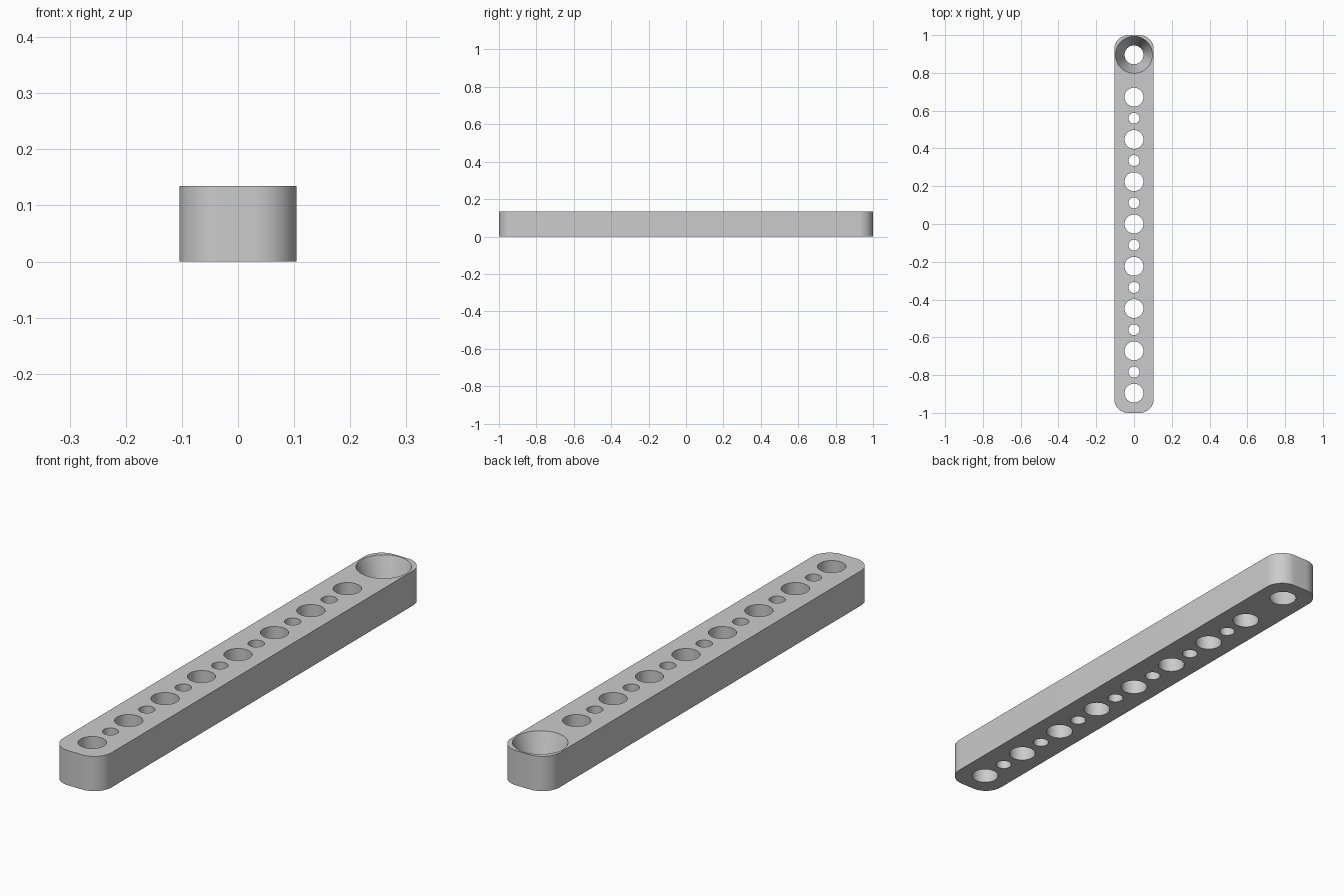
import bpy, bmesh
from math import sin, cos, pi
from mathutils import Matrix

if "Cube" in bpy.data.objects:
    bpy.data.objects.remove(bpy.data.objects["Cube"], do_unlink=True)

HALF_W, HALF_L, HEIGHT, CORNER = 0.1045, 1.0, 0.135, 0.0746
PITCH = 0.2239
BIG_R, SMALL_R, SINK_R = 0.05, 0.029, 0.098
MARGIN = 0.02

grey = bpy.data.materials.new("plain_grey")
grey.use_nodes = True
colour = (0.6, 0.6, 0.6, 1)
grey.diffuse_color = colour
grey.node_tree.nodes["Principled BSDF"].inputs["Base Color"].default_value = colour


def make_object(name, bm):
    mesh = bpy.data.meshes.new(name)
    bmesh.ops.recalc_face_normals(bm, faces=bm.faces)
    bm.to_mesh(mesh)
    bm.free()
    mesh.materials.append(grey)
    obj = bpy.data.objects.new(name, mesh)
    bpy.context.collection.objects.link(obj)
    return obj


# Bar: rounded rectangle outline pulled upward
bm = bmesh.new()
outline = []
steps = 16
for quarter, (sx, sy) in enumerate([(1, 1), (-1, 1), (-1, -1), (1, -1)]):
    for i in range(steps + 1):
        a = (quarter + i / steps) * pi / 2
        outline.append(bm.verts.new((sx * (HALF_W - CORNER) + CORNER * cos(a),
                                     sy * (HALF_L - CORNER) + CORNER * sin(a), 0)))
base = bm.faces.new(outline)
top = bmesh.ops.extrude_face_region(bm, geom=[base])["geom"]
bmesh.ops.translate(bm, vec=(0, 0, HEIGHT),
                    verts=[v for v in top if isinstance(v, bmesh.types.BMVert)])
bar = make_object("perforated_bar", bm)

# Hole cutters, each a cone or cylinder reaching past both faces
bm = bmesh.new()


def add_hole(y, bottom_r, top_r):
    extra = (top_r - bottom_r) * MARGIN / HEIGHT
    bmesh.ops.create_cone(bm, cap_ends=True, segments=64,
                          radius1=bottom_r - extra, radius2=top_r + extra,
                          depth=HEIGHT + 2 * MARGIN,
                          matrix=Matrix.Translation((0, y, HEIGHT / 2)))


for i in range(-4, 4):
    add_hole(i * PITCH, BIG_R, BIG_R)
    if i < 3:
        add_hole((i + 0.5) * PITCH, SMALL_R, SMALL_R)
add_hole(4 * PITCH, BIG_R, SINK_R)  # tapered hole at the back end
cutter = make_object("hole_cutter", bm)
cutter.hide_render = True

# Cut the holes, then drop the cutter
cut = bar.modifiers.new("holes", "BOOLEAN")
cut.operation = "DIFFERENCE"
cut.solver = "EXACT"
cut.object = cutter
bpy.ops.object.select_all(action="DESELECT")
bar.select_set(True)
bpy.context.view_layer.objects.active = bar
bpy.ops.object.modifier_apply(modifier=cut.name)
bpy.data.objects.remove(cutter, do_unlink=True)
bpy.ops.object.shade_smooth_by_angle()
